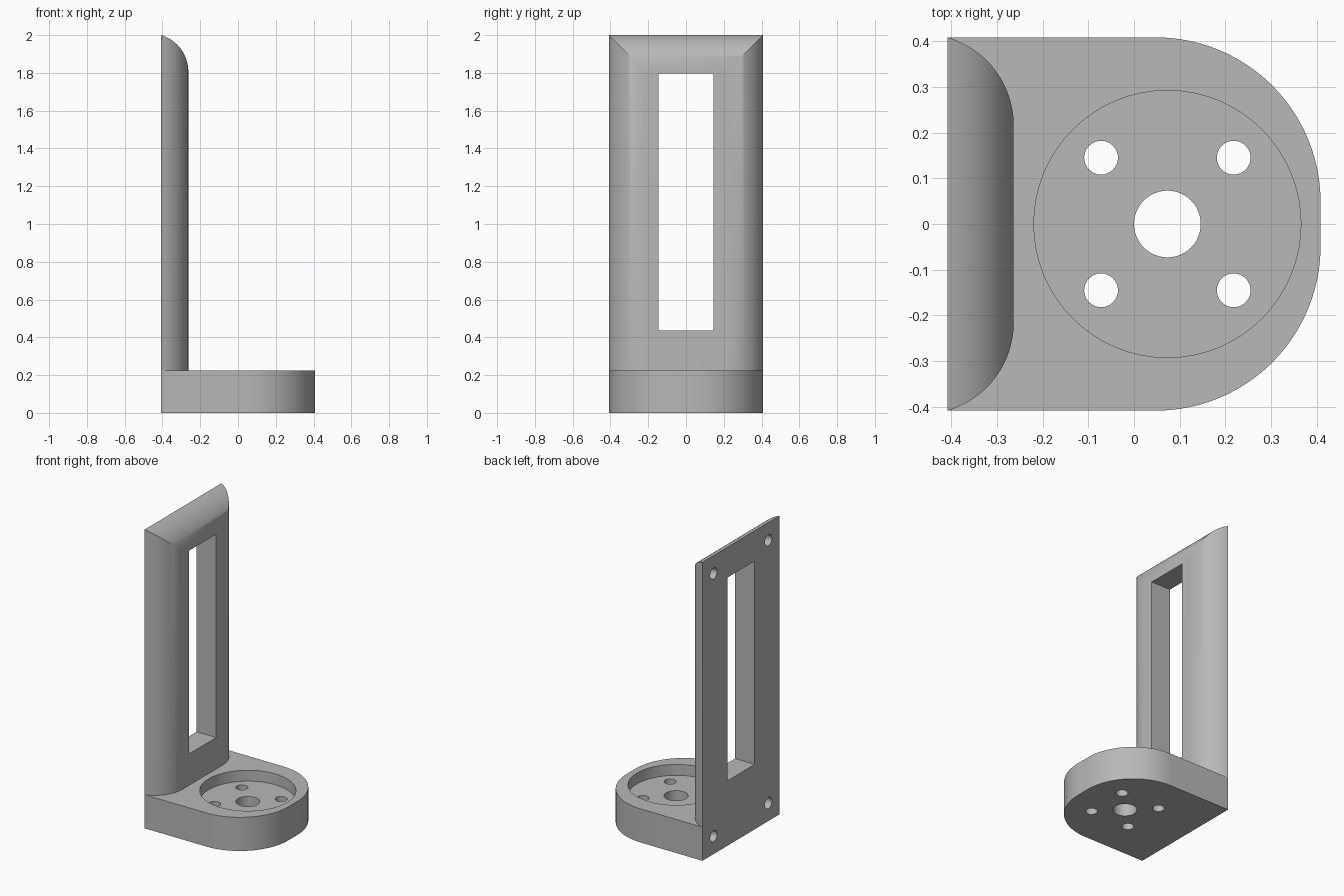
import bpy, bmesh, math
from mathutils import Matrix

if "Cube" in bpy.data.objects:
    bpy.data.objects.remove(bpy.data.objects["Cube"], do_unlink=True)

HALF = 0.408          # half width of base and upright
BASE_H = 0.225
THICK = 0.145         # upright thickness
HUB_X = 0.073         # centre of the round pocket
BACK = -HALF

grey = bpy.data.materials.new("plain grey")
grey.use_nodes = True
colour = (0.48, 0.48, 0.48, 1)
grey.diffuse_color = colour
grey.node_tree.nodes["Principled BSDF"].inputs["Base Color"].default_value = colour


def make_object(name, bm):
    bmesh.ops.recalc_face_normals(bm, faces=bm.faces)
    mesh = bpy.data.meshes.new(name)
    bm.to_mesh(mesh)
    bm.free()
    mesh.materials.append(grey)
    obj = bpy.data.objects.new(name, mesh)
    bpy.context.collection.objects.link(obj)
    return obj


def cylinder(name, centre, radius, length, axis="Z", segments=48):
    bm = bmesh.new()
    turn = Matrix.Rotation(math.pi / 2, 4, "Y") if axis == "X" else Matrix()
    bmesh.ops.create_cone(bm, cap_ends=True, segments=segments, radius1=radius,
                          radius2=radius, depth=length,
                          matrix=Matrix.Translation(centre) @ turn)
    return make_object(name, bm)


def box(name, low, high):
    bm = bmesh.new()
    size = [h - l for l, h in zip(low, high)]
    mid = [(h + l) / 2 for l, h in zip(low, high)]
    bmesh.ops.create_cube(bm, size=1, matrix=Matrix.Translation(mid) @ Matrix.Diagonal((*size, 1)))
    return make_object(name, bm)


def combine(target, other, operation):
    mod = target.modifiers.new(operation, "BOOLEAN")
    mod.operation, mod.solver, mod.object = operation, "EXACT", other
    bpy.context.view_layer.objects.active = target
    bpy.ops.object.modifier_apply(modifier=mod.name)
    bpy.data.objects.remove(other, do_unlink=True)


# Base: square at the back, large rounded corners at the free end
def make_base():
    radius, steps = 0.36, 24
    c = HALF - radius
    arc = [(c + radius * math.cos(a), c + radius * math.sin(a))
           for a in (math.pi / 2 * i / steps for i in range(steps + 1))]
    outline = [(BACK, -HALF)] + [(x, -y) for x, y in reversed(arc)] + arc + [(BACK, HALF)]
    bm = bmesh.new()
    face = bm.faces.new([bm.verts.new((x, y, 0)) for x, y in outline])
    top = bmesh.ops.extrude_face_region(bm, geom=[face])["geom"]
    bmesh.ops.translate(bm, vec=(0, 0, BASE_H),
                        verts=[v for v in top if isinstance(v, bmesh.types.BMVert)])
    return make_object("bracket_base", bm)


# Upright: stacked frames whose inset follows an arc, giving mitred round edges
def make_upright():
    radius, steps, foot = 0.2, 16, 0.12
    sweep = math.acos((radius - THICK) / radius)
    reach = radius * math.sin(sweep)
    bm = bmesh.new()
    rings = []
    for i in range(steps + 1):
        a = sweep * (1 - i / steps)
        x = BACK + THICK - radius + radius * math.cos(a)
        inset = reach - radius * math.sin(a)
        y, z = HALF - inset, 2 - inset
        rings.append([bm.verts.new(p) for p in
                      ((x, -y, foot), (x, y, foot), (x, y, z), (x, -y, z))])
    for lower, upper in zip(rings, rings[1:]):
        for k in (1, 2, 3):
            n = (k + 1) % 4
            bm.faces.new((lower[k], lower[n], upper[n], upper[k]))
    bm.faces.new(rings[0])
    bm.faces.new(rings[-1])
    bm.faces.new([r[0] for r in rings] + [r[1] for r in reversed(rings)])
    return make_object("upright", bm)


bracket = make_base()
combine(bracket, make_upright(), "UNION")

# Long window through the upright
combine(bracket, box("window_cutter", (-0.6, -0.145, 0.435), (0, 0.145, 1.797)), "DIFFERENCE")

# Round pocket, central bore and four small through holes
combine(bracket, cylinder("pocket_cutter", (HUB_X, 0, BASE_H + 0.027), 0.292, 0.2, segments=64),
        "DIFFERENCE")
combine(bracket, cylinder("bore_cutter", (HUB_X, 0, 0.1), 0.073, 0.6), "DIFFERENCE")
for sx in (-1, 1):
    for sy in (-1, 1):
        combine(bracket, cylinder("hole_cutter", (HUB_X + sx * 0.145, sy * 0.145, 0.1),
                                  0.037, 0.6, segments=32), "DIFFERENCE")

# Four blind mounting holes in the back face
for z in (0.12, 1.88):
    for sy in (-1, 1):
        combine(bracket, cylinder("mount_cutter", (BACK, sy * 0.29, z), 0.037, 0.15,
                                  axis="X", segments=32), "DIFFERENCE")

bracket.name = "bracket"
bpy.ops.object.select_all(action="DESELECT")
bracket.select_set(True)
bpy.context.view_layer.objects.active = bracket
bpy.ops.object.shade_smooth_by_angle(angle=math.radians(30))
